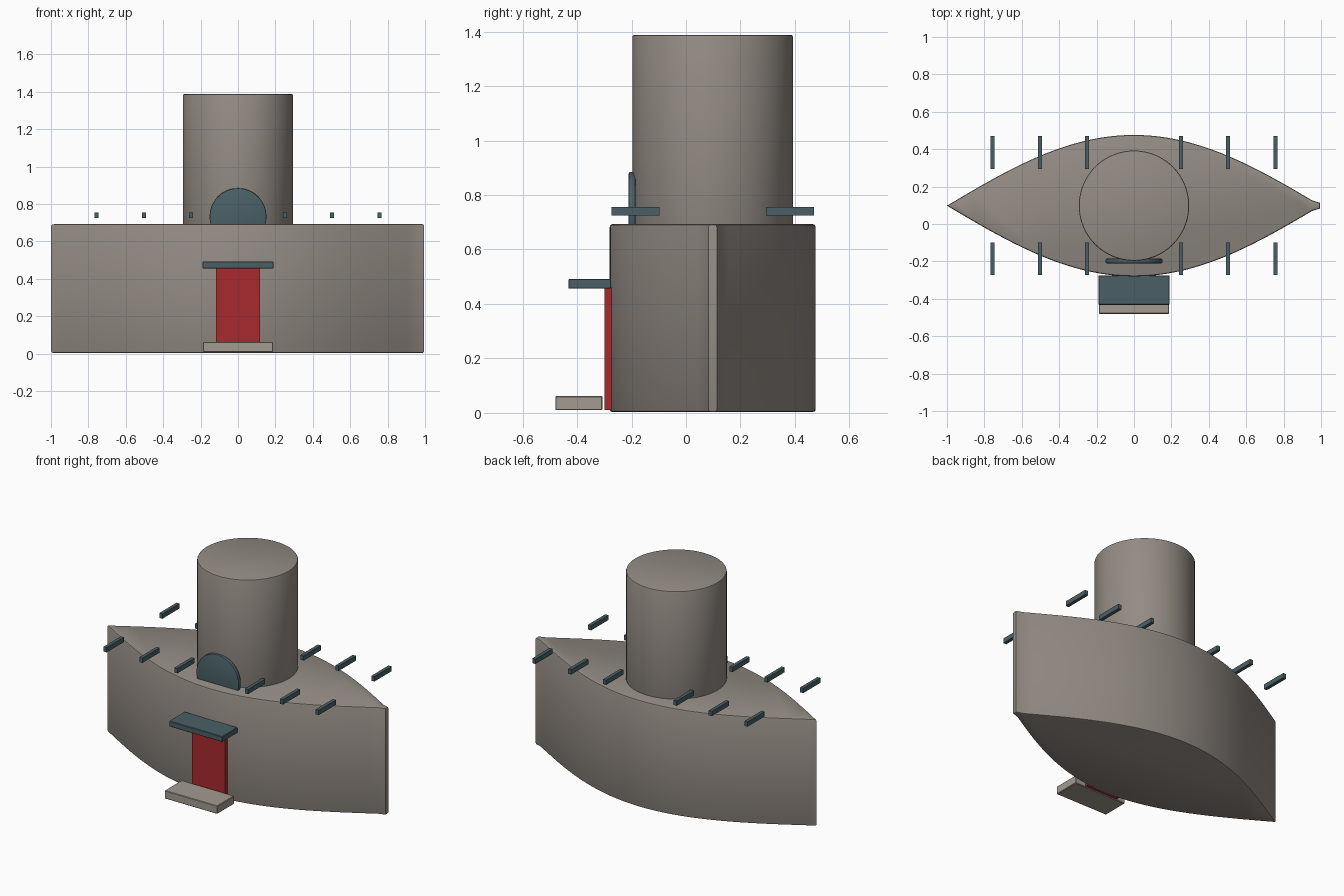
import bpy, bmesh, math

if "Cube" in bpy.data.objects:
    bpy.data.objects.remove(bpy.data.objects["Cube"])

MID_Y = 0.098


def material(name, rgb):
    """Flat colour given as sRGB 0-255, stored as linear."""
    m = bpy.data.materials.new(name)
    lin = [((c / 255 + 0.055) / 1.055) ** 2.4 for c in rgb]
    m.diffuse_color = (*lin, 1)
    m.use_nodes = True
    m.node_tree.nodes["Principled BSDF"].inputs["Base Color"].default_value = m.diffuse_color
    return m


STONE = material("warm grey stone", (148, 140, 133))
STEP = material("light grey stone", (163, 155, 145))
RED = material("door red", (168, 42, 46))
SLATE = material("slate blue", (74, 96, 102))


def finish(name, bm, mat, smooth=False):
    bmesh.ops.recalc_face_normals(bm, faces=bm.faces)
    mesh = bpy.data.meshes.new(name)
    bm.to_mesh(mesh)
    bm.free()
    mesh.materials.append(mat)
    ob = bpy.data.objects.new(name, mesh)
    bpy.context.collection.objects.link(ob)
    if smooth:
        bpy.ops.object.select_all(action='DESELECT')
        bpy.context.view_layer.objects.active = ob
        ob.select_set(True)
        bpy.ops.object.shade_smooth_by_angle(angle=math.radians(30))
    return ob


def prism(name, outline, z0, z1, mat, bevel=0.0, smooth=True):
    """Extrude a plan outline upward and round its top and bottom rims."""
    bm = bmesh.new()
    base = bm.faces.new([bm.verts.new((x, y, z0)) for x, y in outline])
    top = bmesh.ops.extrude_face_region(bm, geom=[base], use_keep_orig=True)["geom"]
    for v in top:
        if isinstance(v, bmesh.types.BMVert):
            v.co.z = z1
    bmesh.ops.recalc_face_normals(bm, faces=bm.faces)
    rims = [e for e in bm.edges if abs(e.verts[0].co.z - e.verts[1].co.z) < 1e-6]
    if bevel:
        bmesh.ops.bevel(bm, geom=rims, offset=bevel, segments=2, profile=0.5,
                        affect='EDGES', clamp_overlap=True)
    return finish(name, bm, mat, smooth)


def box(name, x, y, z, mat, bevel=0.0):
    """Box from (min, max) ranges."""
    bm = bmesh.new()
    bmesh.ops.create_cube(bm, size=1)
    for v in bm.verts:
        v.co = [(a + b) / 2 + c * (b - a) for c, (a, b) in zip(v.co, (x, y, z))]
    if bevel:
        bmesh.ops.bevel(bm, geom=bm.edges[:], offset=bevel, segments=1, affect='EDGES')
    return finish(name, bm, mat)


# Lens-shaped main building: sharp left tip, narrow blunt right tip
N = 44
xs = [-1 + 1.995 * i / N for i in range(N + 1)]


def half_width(x):
    w = 0.378 * math.cos(math.pi * x / 2)
    return max(w, 0.015) if x > 0 else w


front = [(x, MID_Y - half_width(x)) for x in xs]
back = [(x, MID_Y + half_width(x)) for x in reversed(xs[1:])]
prism("main_building", front + back, 0.003, 0.693, STONE, 0.01)

# Round tower
ring = [(0.295 * math.cos(a), MID_Y + 0.295 * math.sin(a))
        for a in (math.tau * i / 64 for i in range(64))]
prism("tower", ring, 0.60, 1.388, STONE, 0.008)

# Arched window: an upright disc partly sunk in the roof
disc = [(0.152 * math.cos(a), 0.152 * math.sin(a))
        for a in (math.tau * i / 48 for i in range(48))]
window = prism("arched_window", disc, -0.0125, 0.0125, SLATE, 0.006)
window.rotation_euler.x = math.pi / 2
window.location = (0, -0.198, 0.733)

# Entrance
box("door", (-0.118, 0.118), (-0.30, -0.26), (0.01, 0.46), RED)
box("door_canopy", (-0.19, 0.19), (-0.432, -0.275), (0.456, 0.492), SLATE, 0.003)
box("door_step", (-0.188, 0.188), (-0.48, -0.307), (0.01, 0.062), STEP, 0.003)

# Roof brackets along both long sides
for side, (y0, y1) in (("front", (-0.274, -0.098)), ("back", (0.294, 0.47))):
    for i, x in enumerate((-0.757, -0.502, -0.252, 0.252, 0.502, 0.757)):
        box(f"{side}_bracket_{i + 1}", (x - 0.011, x + 0.011), (y0, y1),
            (0.725, 0.756), SLATE)
